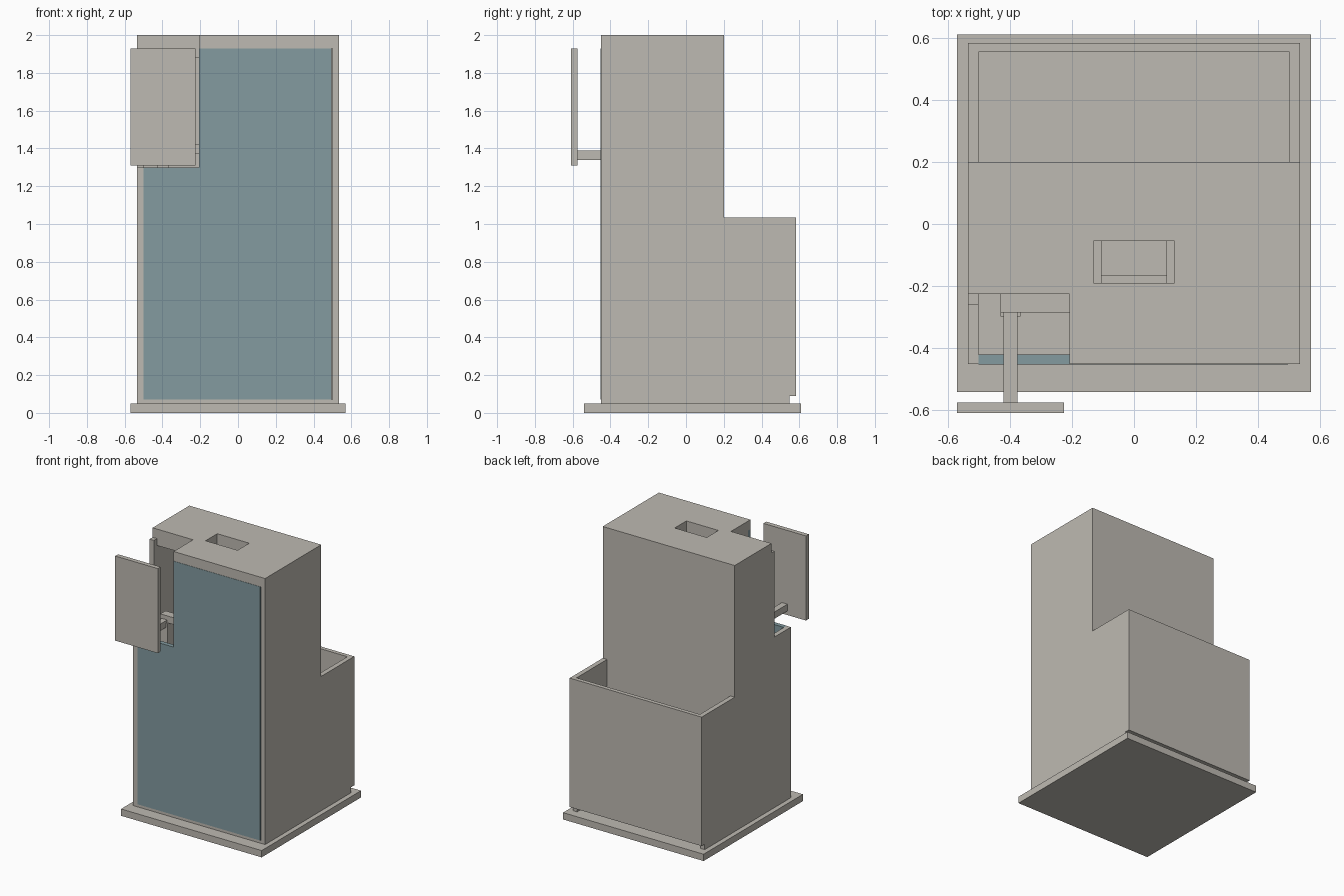
import bpy
import bmesh
from mathutils import Vector

if "Cube" in bpy.data.objects:
    bpy.data.objects.remove(bpy.data.objects["Cube"], do_unlink=True)


def material(name, rgb):
    mat = bpy.data.materials.new(name)
    mat.use_nodes = True
    color = (*rgb, 1.0)
    mat.diffuse_color = color
    mat.node_tree.nodes["Principled BSDF"].inputs["Base Color"].default_value = color
    return mat


GREY = material("warm grey", (0.515, 0.491, 0.445))
BLUE = material("dusty blue", (0.227, 0.328, 0.352))


def prism(name, profile, axis, start, end, mat=GREY):
    """Extrude a 2D profile along one axis (0=x, 1=y, 2=z)."""
    bm = bmesh.new()
    verts = []
    for p in profile:
        co = list(p)
        co.insert(axis, start)
        verts.append(bm.verts.new(co))
    face = bm.faces.new(verts)
    result = bmesh.ops.extrude_face_region(bm, geom=[face])
    moved = [v for v in result["geom"] if isinstance(v, bmesh.types.BMVert)]
    shift = Vector((0, 0, 0))
    shift[axis] = end - start
    bmesh.ops.translate(bm, verts=moved, vec=shift)
    bmesh.ops.recalc_face_normals(bm, faces=bm.faces)
    mesh = bpy.data.meshes.new(name)
    bm.to_mesh(mesh)
    bm.free()
    mesh.materials.append(mat)
    obj = bpy.data.objects.new(name, mesh)
    bpy.context.collection.objects.link(obj)
    return obj


def box(name, x, y, z, mat=GREY):
    corners = [(x[0], y[0]), (x[1], y[0]), (x[1], y[1]), (x[0], y[1])]
    return prism(name, corners, 2, z[0], z[1], mat)


# Main dimensions
W, IN = 0.535, 0.5            # outer and inner half width
FRONT, BACK, REAR = -0.45, 0.2, 0.583
FLOOR, TOP, BIN_TOP = 0.05, 2.0, 1.035
NX, NY, NZ = -0.207, -0.225, 1.3   # corner recess limits

# Base plate
box("base_plate", (-0.57, 0.57), (-0.54, 0.61), (0, FLOOR))

# Side walls, stepped down to the rear bin, with a toe gap at the rear
rear_profile = [(FRONT, FLOOR), (0.547, FLOOR), (0.547, 0.09), (REAR, 0.09),
                (REAR, BIN_TOP), (BACK, BIN_TOP), (BACK, TOP)]
prism("left_side_wall", rear_profile + [(FRONT, TOP)], 0, IN, W)
prism("right_side_wall",
      rear_profile + [(NY, TOP), (NY, 1.93), (-0.26, 1.93), (-0.26, NZ), (FRONT, NZ)],
      0, -W, -IN)

# Back wall of the tower and rear wall of the bin
box("tower_back_wall", (-IN, IN), (BACK - 0.03, BACK), (FLOOR, TOP - 0.03))
box("bin_rear_wall", (-IN, IN), (0.553, REAR), (0.09, BIN_TOP))

# Top panel with the corner cut out and a slot opened through it
top = prism("top_panel",
            [(NX, FRONT), (IN, FRONT), (IN, BACK), (-IN, BACK), (-IN, NY), (NX, NY)],
            2, TOP - 0.03, TOP)
cutter = box("slot_cutter", (-0.13, 0.13), (-0.19, -0.055), (1.9, 2.1))
cutter.hide_render = True
cut = top.modifiers.new("slot", "BOOLEAN")
cut.operation = "DIFFERENCE"
cut.solver = "EXACT"
cut.object = cutter
bpy.context.view_layer.objects.active = top
bpy.ops.object.modifier_apply(modifier=cut.name)
bpy.data.objects.remove(cutter, do_unlink=True)

# Tray hanging below the slot
box("tray_back", (-0.13, 0.13), (-0.055, -0.04), (1.72, 1.97))
box("tray_front", (-0.13, 0.13), (-0.205, -0.19), (1.72, 1.97))
box("tray_floor", (-0.13, 0.13), (-0.19, -0.055), (1.72, 1.74))
box("tray_lip", (-0.105, 0.105), (-0.19, -0.165), (1.74, 1.85))
for side, s in (("left", 1), ("right", -1)):
    box(side + "_tray_wall", sorted((s * 0.13, s * 0.145)), (-0.205, -0.04), (1.72, 1.97))
    box(side + "_tray_step", sorted((s * 0.105, s * 0.13)), (-0.19, -0.055), (1.74, 1.86))

# Front frame rails and the blue front panel
box("front_top_rail", (NX, IN), (FRONT, FRONT + 0.03), (1.93, TOP - 0.03))
box("front_bottom_rail", (-IN, IN), (FRONT, FRONT + 0.03), (FLOOR, 0.07))
prism("front_panel",
      [(-IN, 0.07), (IN - 0.004, 0.07), (IN - 0.004, 1.93), (NX, 1.93), (NX, NZ), (-IN, NZ)],
      1, FRONT - 0.002, FRONT + 0.03, BLUE)

# Corner recess: cheek wall, header and inner shelf
box("recess_cheek", (NX, NX + 0.03), (FRONT + 0.03, NY), (NZ, TOP - 0.03))
box("recess_header", (-IN, NX + 0.03), (NY, NY + 0.03), (1.88, TOP - 0.03))
box("recess_shelf", (-0.43, NX), (-0.285, NY), (1.37, 1.42))

# Display on an arm, carried by an inner post
box("display_post", (-0.43, -0.365), (-0.297, NY), (FLOOR, 1.37))
box("display_arm", (-0.42, -0.375), (-0.575, -0.285), (1.34, 1.39))
box("display_panel", (-0.57, -0.225), (-0.608, -0.575), (1.31, 1.93))
